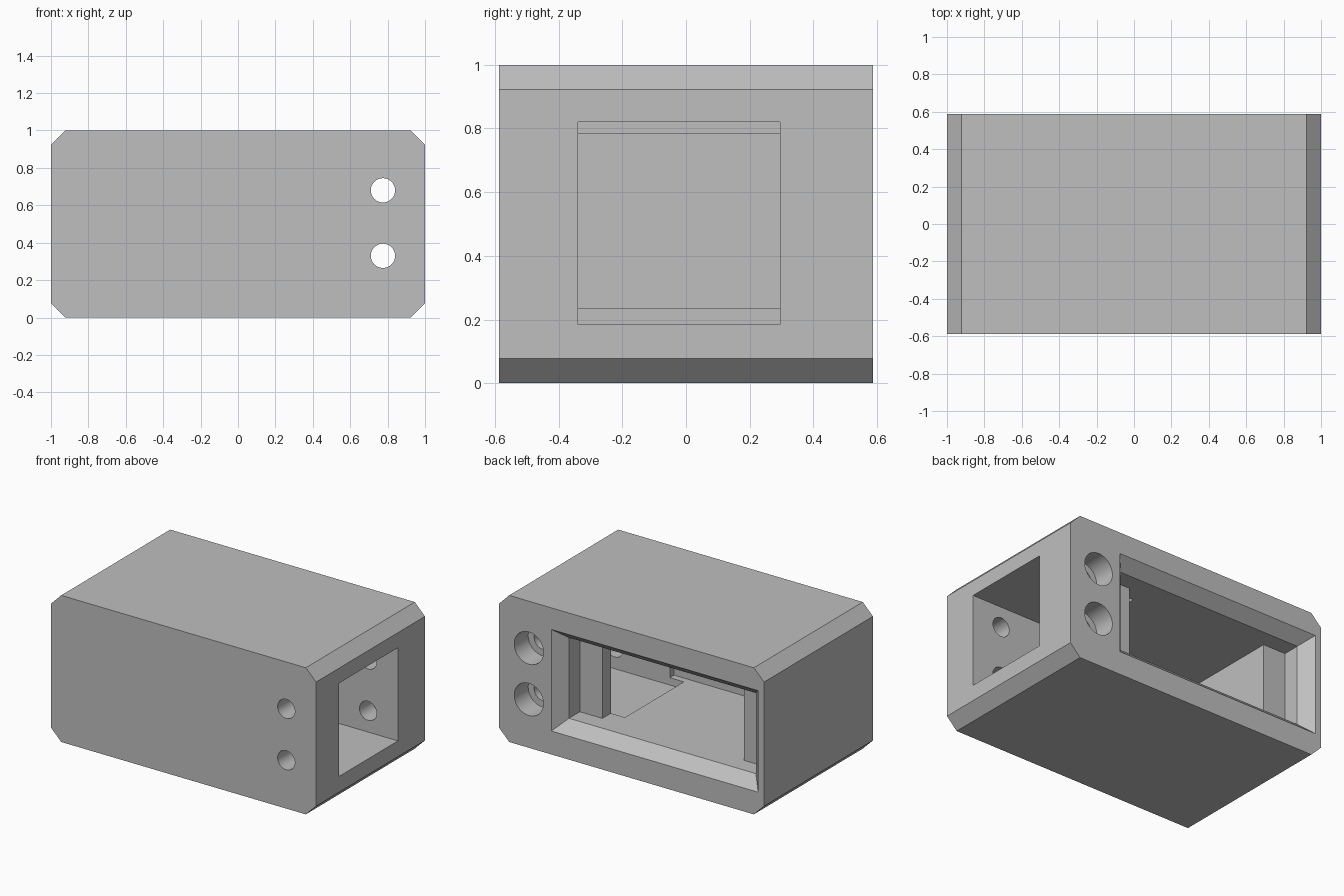
import bpy
import bmesh
from math import pi
from mathutils import Matrix

cube = bpy.data.objects.get("Cube")
if cube:
    bpy.data.objects.remove(cube, do_unlink=True)

grey = bpy.data.materials.new("plain_grey")
grey.use_nodes = True
colour = (0.52, 0.52, 0.52, 1)
grey.diffuse_color = colour
grey.node_tree.nodes["Principled BSDF"].inputs["Base Color"].default_value = colour


def add_object(name, bm):
    bmesh.ops.recalc_face_normals(bm, faces=bm.faces)
    mesh = bpy.data.meshes.new(name)
    bm.to_mesh(mesh)
    bm.free()
    mesh.materials.append(grey)
    obj = bpy.data.objects.new(name, mesh)
    bpy.context.collection.objects.link(obj)
    return obj


def loft(name, first, second):
    """Solid between two matching outlines."""
    bm = bmesh.new()
    a = [bm.verts.new(p) for p in first]
    b = [bm.verts.new(p) for p in second]
    bm.faces.new(a)
    bm.faces.new(b)
    for i in range(len(a)):
        j = (i + 1) % len(a)
        bm.faces.new((a[i], a[j], b[j], b[i]))
    return add_object(name, bm)


def rect(x0, x1, z0, z1, y):
    return [(x0, y, z0), (x1, y, z0), (x1, y, z1), (x0, y, z1)]


def bore(name, x, z, radius, y0, y1):
    bm = bmesh.new()
    place = Matrix.Translation((x, (y0 + y1) / 2, z)) @ Matrix.Rotation(pi / 2, 4, "X")
    bmesh.ops.create_cone(bm, cap_ends=True, segments=48, radius1=radius,
                          radius2=radius, depth=y1 - y0, matrix=place)
    return add_object(name, bm)


# Chamfered block
D, C = 0.587, 0.077
outline = [(-1 + C, 0), (1 - C, 0), (1, C), (1, 1 - C),
           (1 - C, 1), (-1 + C, 1), (-1, 1 - C), (-1, C)]
housing = loft("housing", [(x, -D, z) for x, z in outline],
               [(x, D, z) for x, z in outline])

# Stepped chamber with a ledge at both ends
floor, ceiling = 0.235, 0.785
plan = [(-0.71, -0.385), (0.36, -0.385), (0.36, 0.387), (0.53, 0.387),
        (0.53, 0.504), (-0.88, 0.504), (-0.88, 0.387), (-0.71, 0.387)]
chamber = loft("chamber_cutter", [(x, y, floor) for x, y in plan],
               [(x, y, ceiling) for x, y in plan])

# Bevelled window in the back, run on past the surface
t = 0.075
window = loft("window_cutter", rect(-0.88, 0.53, floor, ceiling, 0.504),
              rect(-0.88 - 2 * t, 0.53 + 2 * t, floor - 2 * t, ceiling + 1.8 * t,
                   2 * D - 0.504))
# Thin overlap joining window and chamber
throat = loft("throat_cutter", rect(-0.88, 0.53, floor, ceiling, 0.45),
              rect(-0.88, 0.53, floor, ceiling, 0.52))

# Square passage in from the left side
passage = loft("passage_cutter", rect(0.254, 1.2, 0.185, 0.82, -0.34),
               rect(0.254, 1.2, 0.185, 0.82, 0.295))

# Two through holes, counterbored from the back
cutters = [chamber, throat, window, passage]
for z in (0.33, 0.68):
    cutters.append(bore("hole_cutter", 0.775, z, 0.065, -0.8, 0.8))
    cutters.append(bore("counterbore_cutter", 0.775, z, 0.11, D - 0.15, 0.8))

# Cut the housing and remove the helpers
bpy.ops.object.select_all(action="DESELECT")
bpy.context.view_layer.objects.active = housing
housing.select_set(True)
for cutter in cutters:
    cutter.hide_render = True
    cut = housing.modifiers.new(cutter.name, "BOOLEAN")
    cut.operation = "DIFFERENCE"
    cut.solver = "EXACT"
    cut.object = cutter
    bpy.ops.object.modifier_apply(modifier=cut.name)
    bpy.data.objects.remove(cutter, do_unlink=True)

bpy.ops.object.shade_smooth_by_angle(angle=pi / 9)
